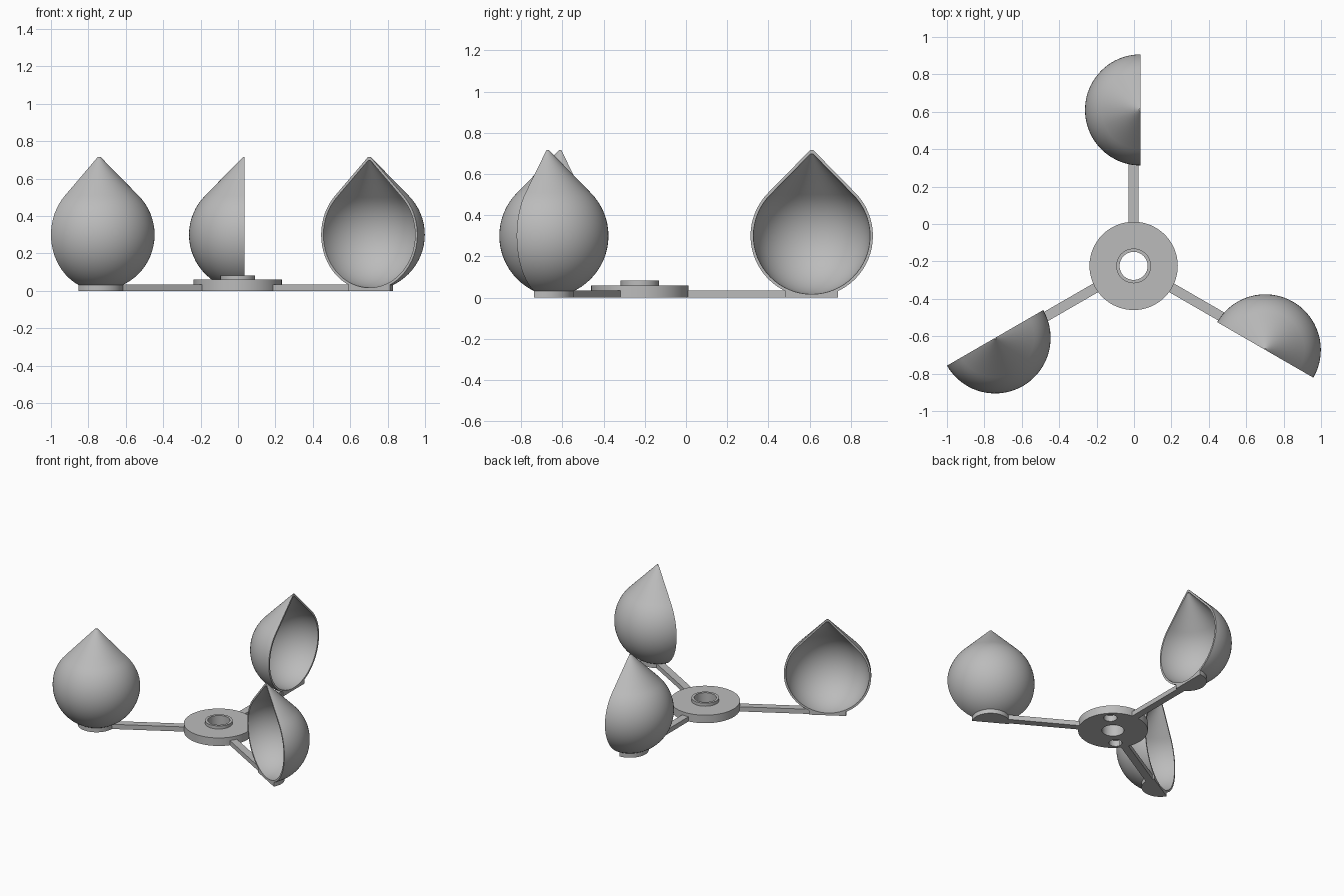
import bpy, bmesh, math
from mathutils import Matrix, Vector

cube = bpy.data.objects.get("Cube")
if cube:
    bpy.data.objects.remove(cube, do_unlink=True)

HUB = Vector((-0.002, -0.224, 0))
CUP_OFFSET = Vector((0.037, 0.834, 0))   # cup axis relative to the hub
CUP_R, CUP_Z, WALL = 0.297, 0.30, 0.014
ARM_TOP = 0.035

grey = bpy.data.materials.new("light_grey")
grey.use_nodes = True
grey.diffuse_color = (0.5, 0.5, 0.5, 1)
grey.node_tree.nodes["Principled BSDF"].inputs["Base Color"].default_value = (0.5, 0.5, 0.5, 1)


def spin_profile(bm, points, angle, steps, closed=False):
    """Turn (radius, height) points about z, starting at +y."""
    verts = [bm.verts.new((0, r, z)) for r, z in points]
    pairs = list(zip(verts, verts[1:]))
    if closed:
        pairs.append((verts[-1], verts[0]))
    edges = [bm.edges.new(p) for p in pairs]
    bmesh.ops.spin(bm, geom=verts + edges, cent=(0, 0, 0), axis=(0, 0, 1),
                   angle=angle, steps=steps)
    bmesh.ops.remove_doubles(bm, verts=bm.verts, dist=0.0001)


def to_mesh(bm, name, offset=(0, 0, 0)):
    bmesh.ops.recalc_face_normals(bm, faces=bm.faces)
    bmesh.ops.translate(bm, verts=bm.verts, vec=offset)
    mesh = bpy.data.meshes.new(name)
    bm.to_mesh(mesh)
    bm.free()
    mesh.materials.append(grey)
    return mesh


def add_object(name, mesh, turn=0.0):
    obj = bpy.data.objects.new(name, mesh)
    obj.location = HUB
    obj.rotation_euler.z = turn
    bpy.context.collection.objects.link(obj)
    bpy.ops.object.select_all(action='DESELECT')
    obj.select_set(True)
    bpy.context.view_layer.objects.active = obj
    return obj


def teardrop(radius):
    """Sphere below, 45 degree cone above with a tiny blunt tip."""
    arc = [math.radians(-90 + 135 * i / 24) for i in range(25)]
    points = [(radius * math.cos(a), CUP_Z + radius * math.sin(a)) for a in arc]
    tip = CUP_Z + radius * 1.4
    return points + [(0.008, tip), (0, tip)]


# Half teardrop cup: outer and inner shells
bm = bmesh.new()
outer, inner = teardrop(CUP_R), teardrop(CUP_R - WALL)
spin_profile(bm, outer, math.pi, 40)
spin_profile(bm, inner, math.pi, 40)
# Flat rim strip between the shells, on both sides of the axis
for side in (1, -1):
    for a, b, c, d in zip(outer, outer[1:], inner[1:], inner):
        bm.faces.new([bm.verts.new((0, side * r, z)) for r, z in (a, b, c, d)])
bmesh.ops.remove_doubles(bm, verts=bm.verts, dist=0.0001)
cup_mesh = to_mesh(bm, "cup", CUP_OFFSET)

# Half-round foot, hollowed on top to seat the cup
bm = bmesh.new()
seat = CUP_R - WALL / 2
hollow = [(r, CUP_Z - math.sqrt(seat ** 2 - r ** 2)) for r in (0.1, 0.07, 0.035, 0)]
spin_profile(bm, [(0, 0), (0.127, 0), (0.127, ARM_TOP)] + hollow, math.pi, 32)
bmesh.ops.edgeloop_fill(bm, edges=[e for e in bm.edges if e.is_boundary])
foot_mesh = to_mesh(bm, "cup_foot", CUP_OFFSET)

# Straight arm from the hub to the foot
bm = bmesh.new()
start, end = 0.2, CUP_OFFSET.y - 0.112
bmesh.ops.create_cube(bm, size=1, matrix=Matrix.Translation((0, (start + end) / 2, ARM_TOP / 2))
                      @ Matrix.Diagonal((0.053, end - start, ARM_TOP, 1)))
arm_mesh = to_mesh(bm, "arm")

for i, side in enumerate(("back", "right", "left")):
    turn = math.radians(120 * i)
    for part, mesh in (("cup", cup_mesh), ("cup_foot", foot_mesh), ("arm", arm_mesh)):
        add_object(f"{side}_{part}", mesh, turn)
        if part != "arm":
            bpy.ops.object.shade_smooth_by_angle(angle=math.radians(35))

# Hub disc with a raised collar and a through bore
bm = bmesh.new()
spin_profile(bm, [(0.075, 0), (0.236, 0), (0.236, 0.06), (0.093, 0.06),
                  (0.093, 0.083), (0.075, 0.083)], math.tau, 64, closed=True)
hub = add_object("hub", to_mesh(bm, "hub"))

# Two blind screw pockets in the underside, on a diagonal
bm = bmesh.new()
for side in (-1, 1):
    spot = Matrix.Rotation(math.radians(44), 4, 'Z') @ Matrix.Translation((side * 0.17, 0, 0))
    bmesh.ops.create_cone(bm, cap_ends=True, segments=32, radius1=0.045, radius2=0.045,
                          depth=0.09, matrix=spot)
cutter = add_object("pocket_cutter", to_mesh(bm, "pocket_cutter"))
cutter.hide_render = True
bpy.ops.object.select_all(action='DESELECT')
hub.select_set(True)
bpy.context.view_layer.objects.active = hub
cut = hub.modifiers.new("pockets", 'BOOLEAN')
cut.operation = 'DIFFERENCE'
cut.solver = 'EXACT'
cut.object = cutter
bpy.ops.object.modifier_apply(modifier=cut.name)
bpy.data.objects.remove(cutter, do_unlink=True)
bpy.ops.object.shade_smooth_by_angle(angle=math.radians(35))
